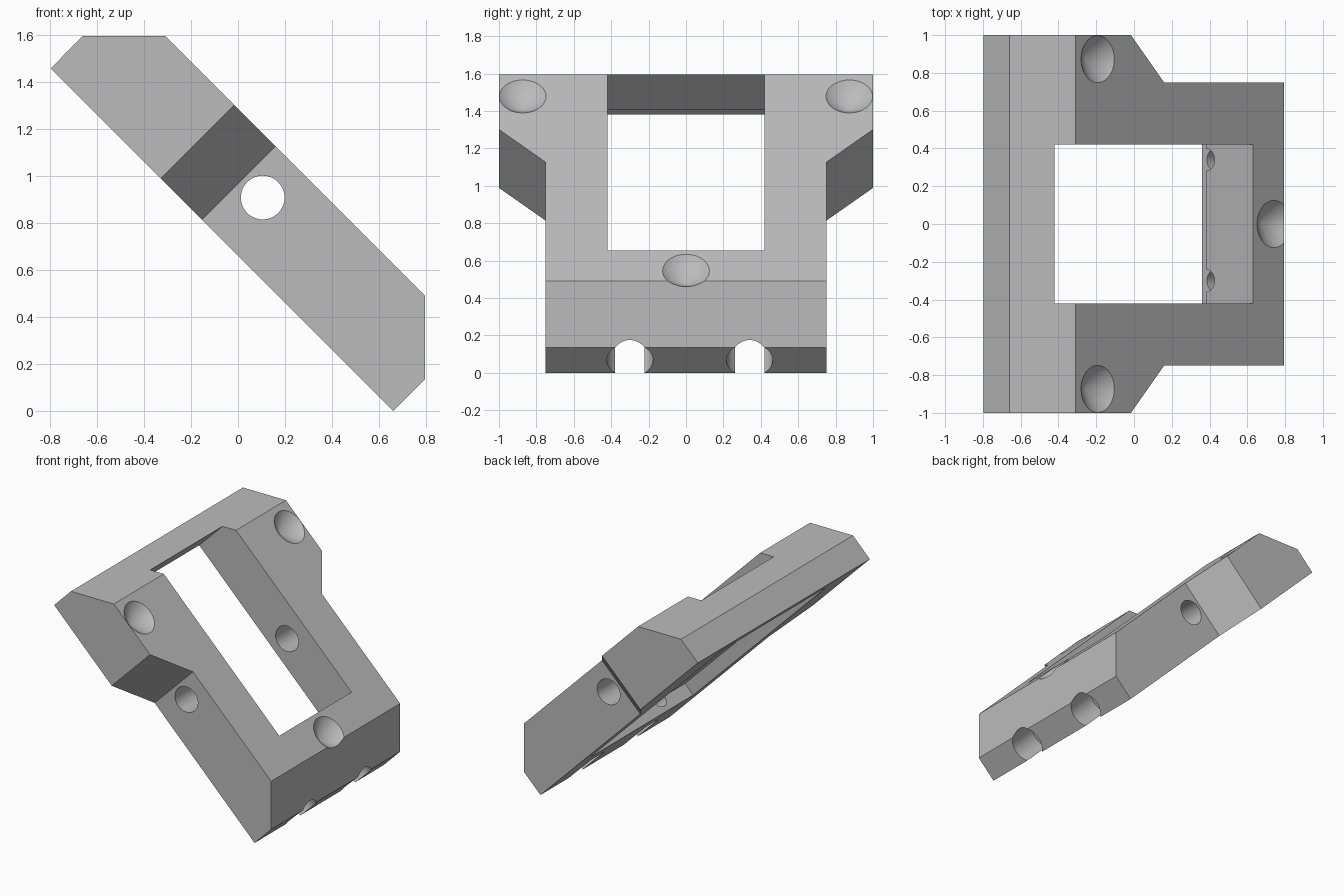
import bpy, bmesh
from mathutils import Vector

cube = bpy.data.objects.get("Cube")
if cube:
    bpy.data.objects.remove(cube, do_unlink=True)

grey = bpy.data.materials.new("plain_grey")
grey.use_nodes = True
colour = (0.5, 0.5, 0.5, 1)
grey.diffuse_color = colour
grey.node_tree.nodes["Principled BSDF"].inputs["Base Color"].default_value = colour

# Sloped-plate coordinates: w = x - z runs down the plate, s = x + z through it
BOTTOM, TOP, FLOOR = 0.66, 1.285, 0.795


def plate(w, y, s):
    return Vector(((w + s) / 2, y, (s - w) / 2))


def finish(name, bm):
    bmesh.ops.recalc_face_normals(bm, faces=bm.faces)
    mesh = bpy.data.meshes.new(name)
    bm.to_mesh(mesh)
    bm.free()
    mesh.materials.append(grey)
    obj = bpy.data.objects.new(name, mesh)
    bpy.context.collection.objects.link(obj)
    return obj


def prism(name, points, offset):
    bm = bmesh.new()
    face = bm.faces.new([bm.verts.new(p) for p in points])
    new = bmesh.ops.extrude_face_region(bm, geom=[face])["geom"]
    verts = [v for v in new if isinstance(v, bmesh.types.BMVert)]
    bmesh.ops.translate(bm, verts=verts, vec=offset)
    return finish(name, bm)


def rod(name, start, end, r1, r2):
    bm = bmesh.new()
    axis = end - start
    bmesh.ops.create_cone(bm, cap_ends=True, segments=48, radius1=r1, radius2=r2, depth=axis.length)
    if r2 == 0:
        bmesh.ops.remove_doubles(bm, verts=bm.verts, dist=1e-5)
    bm.transform(axis.to_track_quat("Z", "Y").to_matrix().to_4x4())
    bmesh.ops.translate(bm, verts=bm.verts, vec=(start + end) / 2)
    return finish(name, bm)


def slot(name, w0, w1, half, s0, s1):
    corners = [(w0, -half), (w1, -half), (w1, half), (w0, half)]
    return prism(name, [plate(w, y, s0) for w, y in corners], plate(0, 0, s1 - s0))


# Sloped bracket body with flattened ends
profile = [(-0.797, 1.457), (-0.66, 1.595), (-0.31, 1.595),
           (0.795, 0.49), (0.795, 0.135), (0.66, 0)]
body = prism("bracket_body", [Vector((x, -1, z)) for x, z in profile], Vector((0, 2, 0)))

cutters = []
# Shoulders narrowing to the lower part
for side in (-1, 1):
    outline = [(-1.317, 1), (-0.967, 0.75), (1, 0.75), (1, 1.2), (-1.597, 1.2)]
    cutters.append(prism("shoulder_cutter", [plate(w, side * y, 0.3) for w, y in outline],
                         plate(0, 0, 1.4)))

# Window and the shallow recess around it underneath
cutters.append(slot("window_cutter", -2.015, -0.025, 0.42, 0.3, 2))
cutters.append(slot("recess_cutter", -2.1, 0.06, 0.6, 0.4, FLOOR))

# Cross hole through both side rails
cutters.append(rod("cross_hole_cutter", Vector((0.105, -1.2, 0.908)),
                   Vector((0.105, 1.2, 0.908)), 0.093, 0.093))

# Stepped bores in the lower end
for y in (-0.3, 0.34):
    cutters.append(rod("wide_bore_cutter", plate(0.3, y, FLOOR), plate(1, y, FLOOR), 0.124, 0.124))
    cutters.append(rod("narrow_bore_cutter", plate(-0.2, y, FLOOR), plate(0.5, y, FLOOR), 0.058, 0.058))

# Conical dimples on the upper face
for w, y in ((-1.67, 0.873), (-1.67, -0.873), (0.195, 0)):
    out, depth, radius = 0.04, 0.14, 0.125
    grown = radius * (depth + out) / depth
    if y:
        # cylinder mouth keeps the rim inside the edge
        out, grown = 0.0005, radius
    cutters.append(rod("dimple_cutter", plate(w, y, TOP + out), plate(w, y, TOP - depth), grown, 0))

for cutter in cutters:
    mod = body.modifiers.new(cutter.name, "BOOLEAN")
    mod.operation = "DIFFERENCE"
    mod.solver = "EXACT"
    mod.object = cutter

# Bake the cuts and drop the cutters
bpy.context.view_layer.update()
result = bpy.data.meshes.new_from_object(body.evaluated_get(bpy.context.evaluated_depsgraph_get()))
body.modifiers.clear()
body.data = result
body.data.materials.clear()
body.data.materials.append(grey)
for cutter in cutters:
    bpy.data.objects.remove(cutter, do_unlink=True)

bpy.ops.object.select_all(action="DESELECT")
body.select_set(True)
bpy.context.view_layer.objects.active = body
bpy.ops.object.shade_smooth_by_angle()
